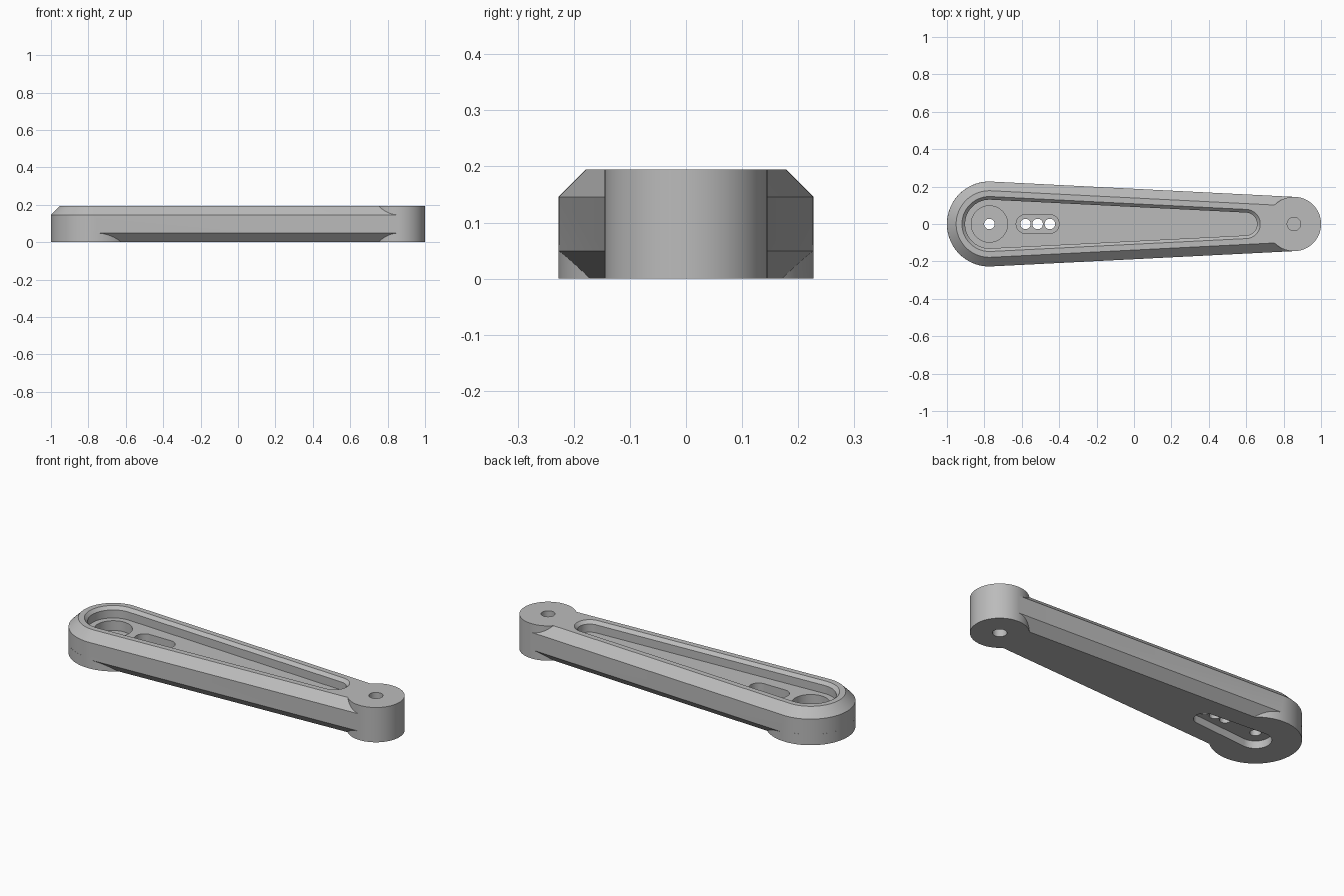
import bpy
import bmesh
import math

default = bpy.data.objects.get("Cube")
if default:
    bpy.data.objects.remove(default, do_unlink=True)

grey = bpy.data.materials.new("mid grey")
grey.use_nodes = True
colour = (0.5, 0.5, 0.5, 1)
grey.diffuse_color = colour
grey.node_tree.nodes["Principled BSDF"].inputs["Base Color"].default_value = colour

BIG_X, SMALL_X = -0.773, 0.855
BIG_R, SMALL_R = 0.227, 0.145
TOP = 0.195
BEVEL = 0.049
STEPS = 48


def outline(x1, r1, x2, r2):
    """Points around two circles joined by their tangent lines."""
    tangent = math.acos((r1 - r2) / (x2 - x1))
    points = []
    for x, r, start, end in ((x1, r1, tangent, 2 * math.pi - tangent),
                             (x2, r2, -tangent, tangent)):
        for i in range(STEPS + 1):
            a = start + (end - start) * i / STEPS
            points.append((x + r * math.cos(a), r * math.sin(a)))
    return points


def loft(name, x1, r1, x2, r2, levels):
    """Stack outlines, each level being (height, inset)."""
    bm = bmesh.new()
    rings = []
    for z, inset in levels:
        pts = outline(x1, r1 - inset, x2, r2 - inset)
        rings.append([bm.verts.new((x, y, z)) for x, y in pts])
    for low, high in zip(rings, rings[1:]):
        for i in range(len(low)):
            j = (i + 1) % len(low)
            bm.faces.new((low[i], low[j], high[j], high[i]))
    bm.faces.new(rings[0][::-1])
    bm.faces.new(rings[-1])
    bmesh.ops.recalc_face_normals(bm, faces=bm.faces)
    mesh = bpy.data.meshes.new(name)
    bm.to_mesh(mesh)
    bm.free()
    mesh.materials.append(grey)
    obj = bpy.data.objects.new(name, mesh)
    bpy.context.collection.objects.link(obj)
    return obj


def cylinder(name, x, r, low, high, sides=96):
    bpy.ops.mesh.primitive_cylinder_add(vertices=sides, radius=r, depth=high - low,
                                        location=(x, 0, (low + high) / 2))
    obj = bpy.context.object
    obj.name = name
    obj.data.materials.append(grey)
    return obj


def combine(target, tool, operation):
    """Apply a boolean and discard the tool."""
    tool.hide_render = True
    mod = target.modifiers.new(tool.name, "BOOLEAN")
    mod.operation = operation
    mod.solver = "EXACT"
    mod.object = tool
    bpy.ops.object.select_all(action="DESELECT")
    bpy.context.view_layer.objects.active = target
    target.select_set(True)
    bpy.ops.object.modifier_apply(modifier=mod.name)
    bpy.data.objects.remove(tool, do_unlink=True)


# Tapered arm with chamfered upper and lower edges
arm = loft("lever_arm", BIG_X, BIG_R, SMALL_X, SMALL_R,
           [(0, BEVEL), (BEVEL, 0), (TOP - BEVEL, 0), (TOP, BEVEL)])

# Full round ends that interrupt the chamfers
combine(arm, cylinder("small_end", SMALL_X, SMALL_R + 0.0003, 0, TOP), "UNION")
combine(arm, cylinder("big_end_foot", BIG_X, BIG_R + 0.0003, 0, 0.06), "UNION")

# Upper pocket with a chamfered rim
FLOOR = 0.133
combine(arm, loft("pocket", BIG_X, 0.147, 0.597, 0.078,
                  [(FLOOR, 0.017), (TOP - 0.017, 0.017), (TOP, 0), (TOP + 0.02, 0)]),
        "DIFFERENCE")

# Recesses in the pocket floor and the tapered slot underneath
WEB_LOW, WEB_HIGH = 0.042, 0.078
combine(arm, cylinder("hub_recess", BIG_X, 0.097, WEB_HIGH, 0.16), "DIFFERENCE")
combine(arm, loft("slot_recess", -0.58, 0.05, -0.45, 0.0499,
                  [(WEB_HIGH, 0), (0.16, 0)]), "DIFFERENCE")
combine(arm, loft("underside_slot", BIG_X, 0.08, -0.45, 0.055,
                  [(-0.02, 0), (WEB_LOW, 0)]), "DIFFERENCE")

# Screw holes through the web
for x in (BIG_X, -0.58, -0.515, -0.45):
    combine(arm, cylinder("screw_hole", x, 0.028, 0.01, 0.12, 40), "DIFFERENCE")

# Blind holes in the small end, above and below
for low, high in ((-0.02, 0.07), (TOP - 0.07, TOP + 0.02)):
    combine(arm, cylinder("pin_hole", SMALL_X, 0.036, low, high, 40), "DIFFERENCE")

bpy.ops.object.select_all(action="DESELECT")
arm.select_set(True)
bpy.context.view_layer.objects.active = arm
bpy.ops.object.shade_smooth_by_angle(angle=math.radians(25))
